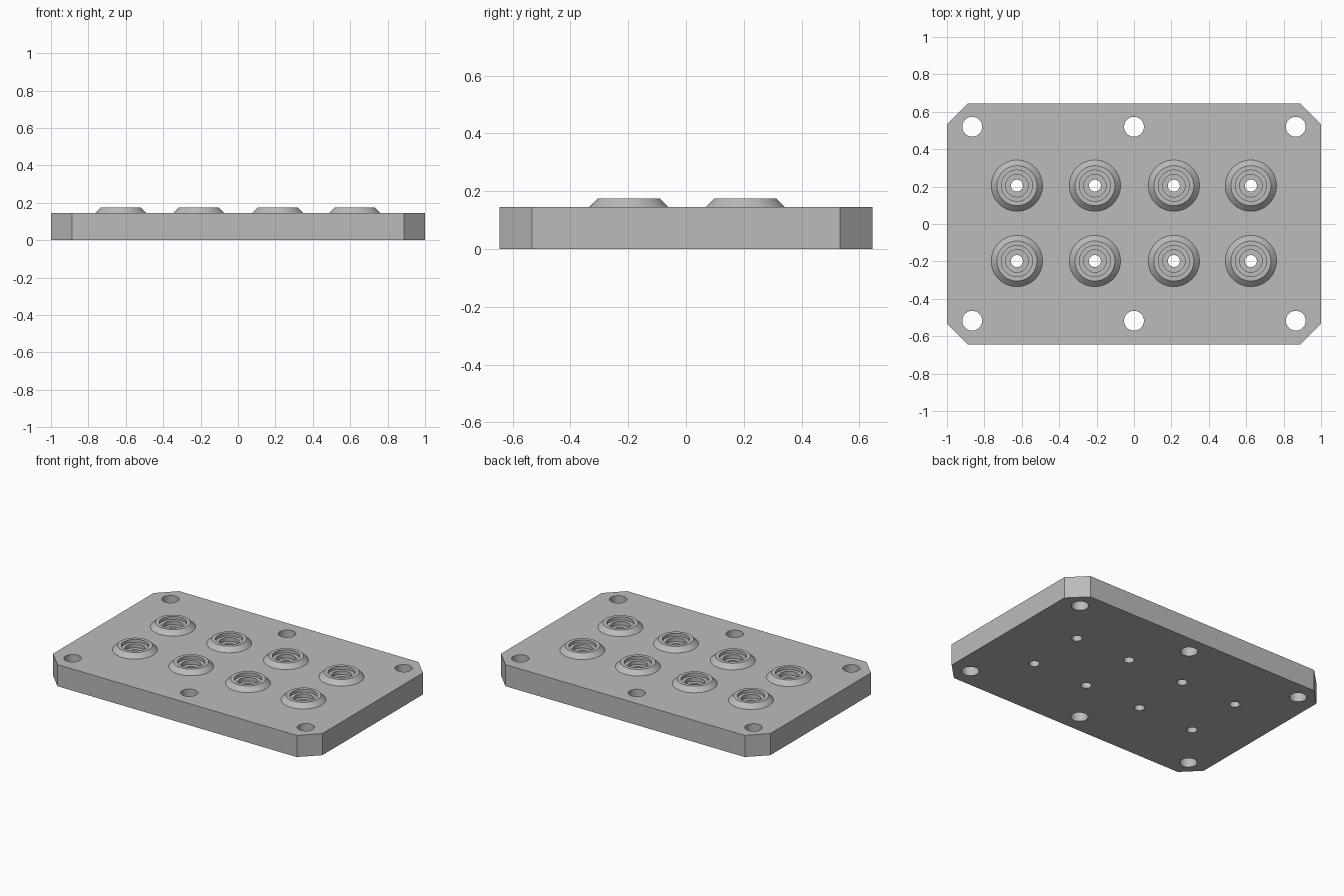
import bpy, bmesh, math

default = bpy.data.objects.get("Cube")
if default:
    bpy.data.objects.remove(default, do_unlink=True)

# One grey for the whole block
grey = bpy.data.materials.new("machined grey")
grey.use_nodes = True
colour = (0.5, 0.5, 0.5, 1)
grey.diffuse_color = colour
grey.node_tree.nodes["Principled BSDF"].inputs["Base Color"].default_value = colour

HALF_Y, CHAMFER, THICK = 0.645, 0.112, 0.145
TOP, LEDGE, FLOOR = 0.175, 0.155, 0.13
BOSS_R, RIM_R, SEAT_R, POCKET_R, PORT_R, BOLT_R = 0.137, 0.107, 0.083, 0.06, 0.032, 0.053
ports = [(x, y) for x in (-0.626, -0.209, 0.213, 0.625) for y in (-0.198, 0.205)]
bolts = [(x, y) for x in (-0.865, 0, 0.865) for y in (-0.517, 0.52)]


def lathe(bm, profile, centre, segments=48):
    """Spin (radius, z) points about a vertical axis; radius 0 makes a cap."""
    rings = []
    for r, z in profile:
        count = segments if r else 1
        rings.append([bm.verts.new((centre[0] + r * math.cos(math.tau * i / segments),
                                    centre[1] + r * math.sin(math.tau * i / segments), z))
                      for i in range(count)])
    for a, b in zip(rings, rings[1:]):
        for i in range(segments):
            j = (i + 1) % segments
            corners = [a[i % len(a)], a[j % len(a)], b[j % len(b)], b[i % len(b)]]
            bm.faces.new(list(dict.fromkeys(corners)))


def finish(name, bm):
    mesh = bpy.data.meshes.new(name)
    bm.to_mesh(mesh)
    bm.free()
    mesh.materials.append(grey)
    obj = bpy.data.objects.new(name, mesh)
    bpy.context.collection.objects.link(obj)
    return obj


def smooth(obj):
    bpy.ops.object.select_all(action='DESELECT')
    obj.select_set(True)
    bpy.context.view_layer.objects.active = obj
    bpy.ops.object.shade_smooth_by_angle(angle=math.radians(30))


# Plate with chamfered corners
bm = bmesh.new()
quarter = [(1, HALF_Y - CHAMFER), (1 - CHAMFER, HALF_Y)]
right = [(x, -y) for x, y in reversed(quarter)] + quarter
outline = right + [(-x, y) for x, y in reversed(right)]
base = bm.faces.new([bm.verts.new((x, y, 0)) for x, y in outline])
extruded = bmesh.ops.extrude_face_region(bm, geom=[base])["geom"]
bmesh.ops.translate(bm, vec=(0, 0, THICK),
                    verts=[v for v in extruded if isinstance(v, bmesh.types.BMVert)])
bmesh.ops.recalc_face_normals(bm, faces=bm.faces)
plate = finish("plate", bm)

# Drill the bolt holes and the stepped ports
bm = bmesh.new()
for p in bolts:
    lathe(bm, [(0, -0.1), (BOLT_R, -0.1), (BOLT_R, 0.3), (0, 0.3)], p)
for p in ports:
    lathe(bm, [(0, -0.1), (PORT_R, -0.1), (PORT_R, FLOOR),
               (POCKET_R, FLOOR), (POCKET_R, 0.3), (0, 0.3)], p)
bmesh.ops.recalc_face_normals(bm, faces=bm.faces)
drills = finish("drills", bm)
drills.hide_render = True
cut = plate.modifiers.new("drill holes", 'BOOLEAN')
cut.operation = 'DIFFERENCE'
cut.solver = 'EXACT'
cut.object = drills
bpy.context.view_layer.objects.active = plate
bpy.ops.object.modifier_apply(modifier=cut.name)
bpy.data.objects.remove(drills, do_unlink=True)
smooth(plate)

# Raised tapered collars with a stepped seat
for n, p in enumerate(ports, 1):
    bm = bmesh.new()
    lathe(bm, [(BOSS_R, THICK), (RIM_R, TOP), (SEAT_R, TOP),
               (SEAT_R, LEDGE), (POCKET_R, LEDGE), (POCKET_R, THICK)], p)
    # The open section is spun counter-clockwise, so its faces already point outward
    smooth(finish(f"port_collar_{n}", bm))
